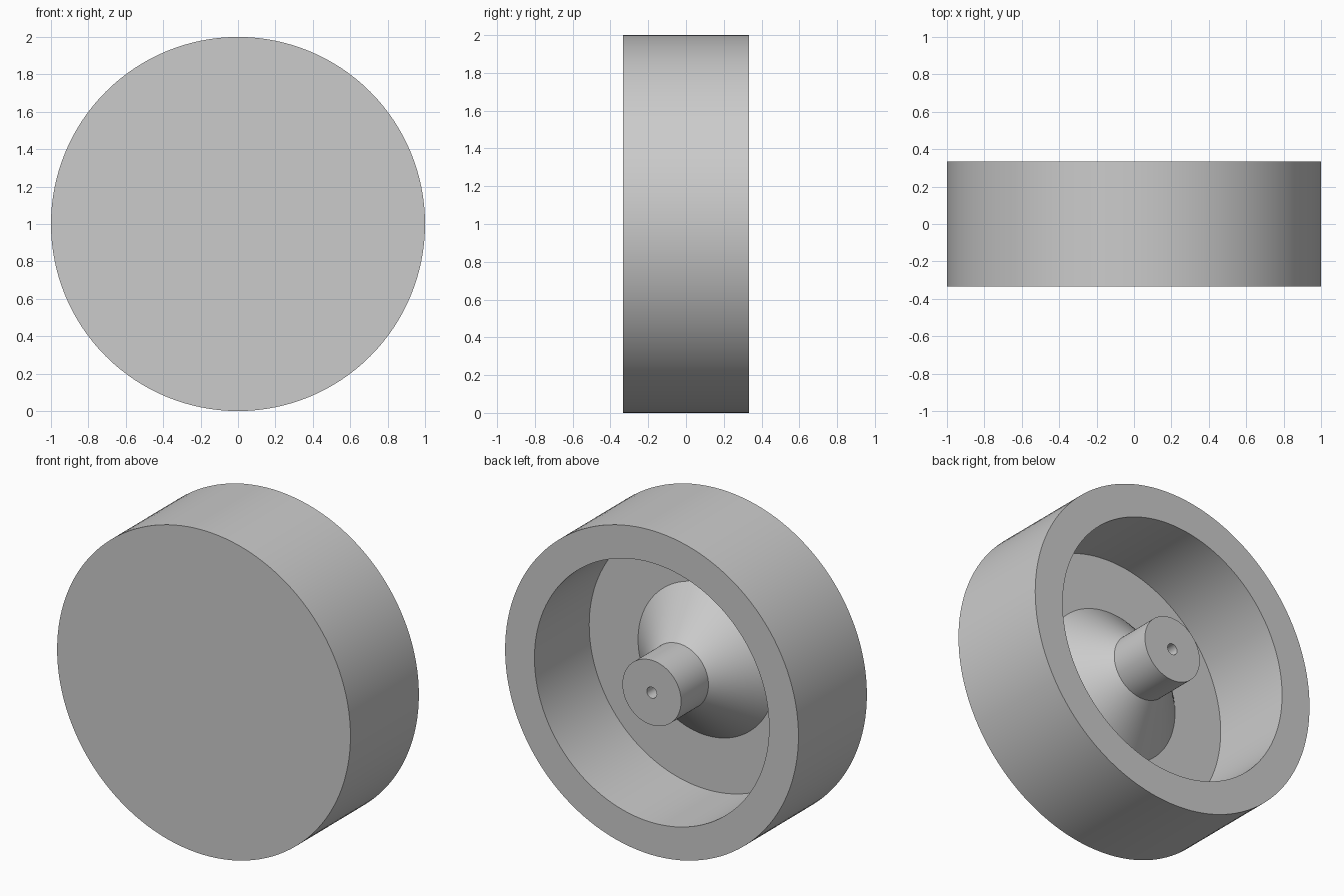
import bpy
import bmesh
import math
from mathutils import Matrix, Vector

cube = bpy.data.objects.get("Cube")
if cube:
    bpy.data.objects.remove(cube, do_unlink=True)

SEGMENTS = 128
HALF = 1 / 3          # half of the wheel width
FLOOR = -0.2          # inner face of the front disc
CONE_TOP = 0.067      # where the cone meets the hub
HUB_R, HOLE_R = 0.2, 0.034

# One plain grey material
grey = bpy.data.materials.new("plain grey")
grey.use_nodes = True
colour = (0.6, 0.6, 0.6, 1)
grey.diffuse_color = colour
grey.node_tree.nodes["Principled BSDF"].inputs["Base Color"].default_value = colour


def lathe(name, profile):
    """Revolve (radius, y) points about the wheel axle."""
    bm = bmesh.new()
    verts = [bm.verts.new((r, y, 0)) for r, y in profile]
    edges = [bm.edges.new(pair) for pair in zip(verts, verts[1:])]
    bmesh.ops.spin(bm, geom=verts + edges, cent=(0, 0, 0), axis=(0, 1, 0),
                   angle=math.tau, steps=SEGMENTS, use_duplicate=False)
    bmesh.ops.remove_doubles(bm, verts=bm.verts, dist=1e-4)
    bmesh.ops.recalc_face_normals(bm, faces=bm.faces)
    bmesh.ops.transform(bm, matrix=Matrix.Translation(Vector((0, 0, 1))), verts=bm.verts)
    mesh = bpy.data.meshes.new(name)
    bm.to_mesh(mesh)
    bm.free()
    mesh.materials.append(grey)
    obj = bpy.data.objects.new(name, mesh)
    bpy.context.collection.objects.link(obj)
    bpy.ops.object.select_all(action="DESELECT")
    obj.select_set(True)
    bpy.context.view_layer.objects.active = obj
    bpy.ops.object.shade_smooth_by_angle(angle=math.radians(30))
    return obj


# Closed front disc, outer rim, recessed floor, cone, hub and blind axle hole
lathe("wheel", [
    (0, -HALF), (1, -HALF), (1, HALF),
    (0.8, HALF), (0.8, FLOOR),
    (0.467, FLOOR), (HUB_R, CONE_TOP), (HUB_R, HALF),
    (HOLE_R, HALF), (HOLE_R, 0), (0, 0),
])
